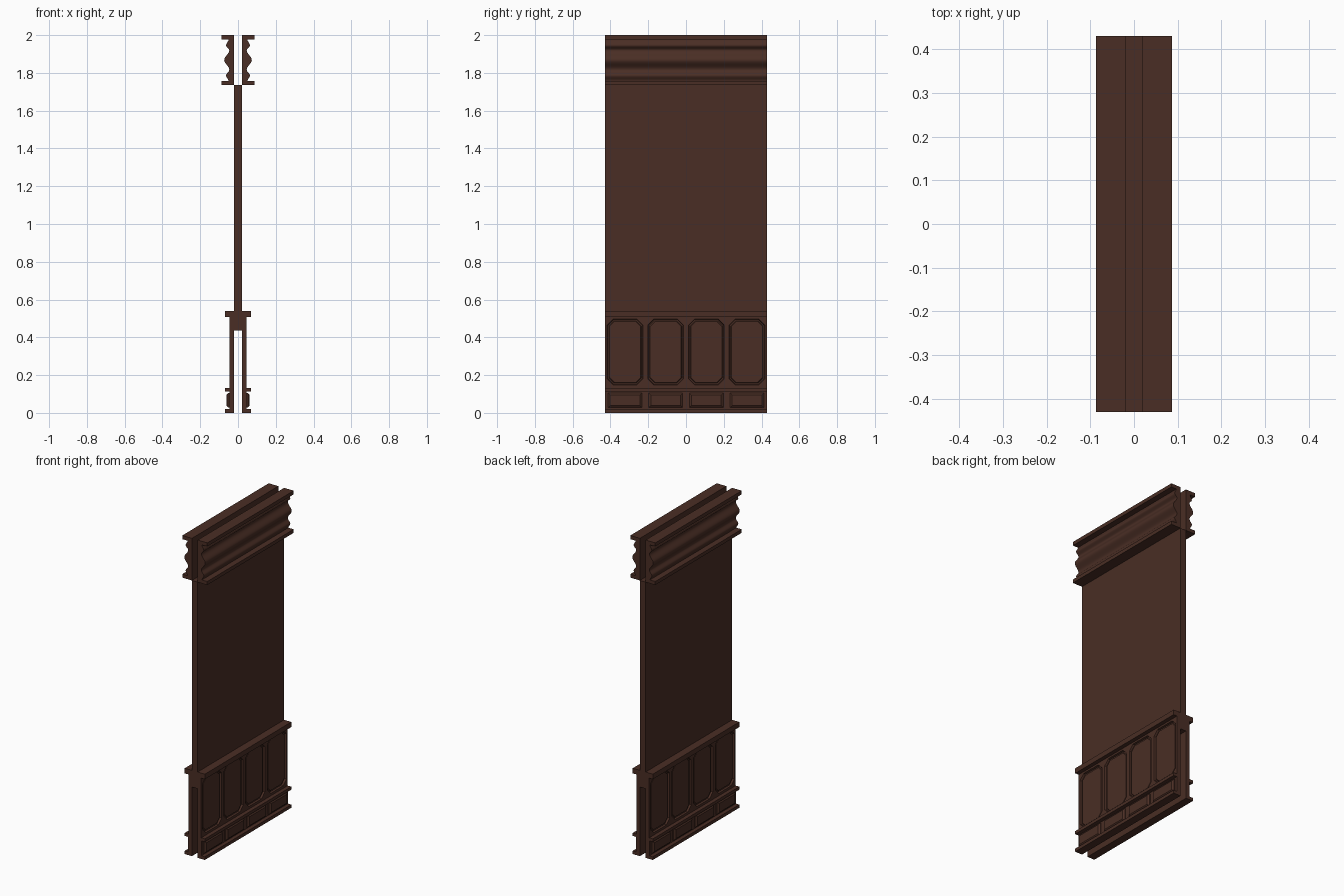
import bpy, bmesh, math

if "Cube" in bpy.data.objects:
    bpy.data.objects.remove(bpy.data.objects["Cube"])

L = 0.43        # half length along y
GAP = 0.02      # half thickness of the core board

wood = bpy.data.materials.new("dark_brown_wood")
wood.diffuse_color = (0.068, 0.027, 0.018, 1)
wood.use_nodes = True
wood.node_tree.nodes["Principled BSDF"].inputs["Base Color"].default_value = wood.diffuse_color


def finish(name, bm, mirror=True, smooth=False):
    bmesh.ops.remove_doubles(bm, verts=bm.verts, dist=1e-5)
    bmesh.ops.recalc_face_normals(bm, faces=bm.faces)
    me = bpy.data.meshes.new(name)
    bm.to_mesh(me)
    bm.free()
    me.materials.append(wood)
    ob = bpy.data.objects.new(name, me)
    bpy.context.collection.objects.link(ob)
    if smooth:
        bpy.context.view_layer.objects.active = ob
        ob.select_set(True)
        bpy.ops.object.shade_smooth_by_angle(angle=math.radians(35))
        ob.select_set(False)
    if mirror:
        ob.modifiers.new("both_sides", 'MIRROR').use_axis[0] = True
    return ob


def extrude_profile(name, pts, mirror=True, smooth=False):
    """Run an (x, z) profile along the whole length of the wall."""
    bm = bmesh.new()
    f = bm.faces.new([bm.verts.new((x, -L, z)) for x, z in pts])
    ext = bmesh.ops.extrude_face_region(bm, geom=[f], use_keep_orig=True)
    for v in ext['geom']:
        if isinstance(v, bmesh.types.BMVert):
            v.co.y = L
    return finish(name, bm, mirror, smooth)


def bar(name, x0, x1, z0, z1, mirror=True):
    return extrude_profile(name, [(x0, z0), (x1, z0), (x1, z1), (x0, z1)], mirror)


def wave(keys, n=8):
    """Cosine blend between (x, z) extremes, giving a wavy moulding."""
    pts = []
    for (xa, za), (xb, zb) in zip(keys, keys[1:]):
        for i in range(n):
            t = i / n
            pts.append((xa + (xb - xa) * (1 - math.cos(math.pi * t)) / 2, za + (zb - za) * t))
    return pts + [keys[-1]]


def octagon(cy, cz, hy, hz, c):
    return [(cy + a, cz + b) for a, b in (
        (-hy + c, -hz), (hy - c, -hz), (hy, -hz + c), (hy, hz - c),
        (hy - c, hz), (-hy + c, hz), (-hy, hz - c), (-hy, -hz + c))]


def loft(bm, rings):
    """Join rings of vertices and close the last one."""
    for a, b in zip(rings, rings[1:]):
        n = len(a)
        for i in range(n):
            bm.faces.new((a[i], a[(i + 1) % n], b[(i + 1) % n], b[i]))
    bm.faces.new(rings[-1])


CELL = L / 4
CENTRES = [(-3 + 2 * i) * CELL for i in range(4)]

# core board
bar("wall_board", -GAP, GAP, 0.435, 1.735, mirror=False)

# cornice
cornice = [(GAP, 1.735), (0.087, 1.735), (0.087, 1.757)]
cornice += wave([(0.05, 1.757), (0.063, 1.786), (0.046, 1.817), (0.073, 1.868),
                 (0.046, 1.92), (0.063, 1.946), (0.05, 1.977)])
cornice += [(0.087, 1.977), (0.087, 2.0), (GAP, 2.0)]
extrude_profile("cornice", cornice, smooth=True)

# rails
bar("dado_cap", GAP, 0.07, 0.508, 0.54)
bar("skirting_top_rail", GAP, 0.07, 0.114, 0.133)
bar("skirting_bottom_rail", GAP, 0.07, 0.0, 0.02)
bar("skirting_board", GAP, 0.046, 0.02, 0.114)

# wainscot with chamfered, recessed panels
bm = bmesh.new()
Z0, Z1, X = 0.133, 0.508, 0.045
cz = 0.3225
for cy in CENTRES:
    corners = [bm.verts.new((X, cy + sy * CELL, z))
               for sy, z in ((-1, Z0), (1, Z0), (1, Z1), (-1, Z1))]
    rings = []
    for inset, x in ((0, X), (0.003, 0.034), (0.009, 0.034), (0.013, 0.039)):
        rings.append([bm.verts.new((x, y, z)) for y, z in
                      octagon(cy, cz, 0.095 - inset, 0.174 - inset, 0.032 - inset * 0.5)])
    o = rings[0]
    for i in range(4):
        j = (i + 1) % 4
        bm.faces.new((corners[i], corners[j], o[2 * i + 1], o[2 * i]))
        bm.faces.new((corners[j], o[(2 * i + 2) % 8], o[2 * i + 1]))
    loft(bm, rings)
for y in (-L, L):
    bm.faces.new([bm.verts.new(p) for p in
                  ((GAP, y, Z0), (X, y, Z0), (X, y, Z1), (GAP, y, Z1))])
bm.faces.new([bm.verts.new(p) for p in
              ((GAP, -L, Z0), (GAP, L, Z0), (GAP, L, Z1), (GAP, -L, Z1))])
finish("wainscot_panels", bm)

# raised blocks on the skirting
bm = bmesh.new()
for cy in CENTRES:
    rings = []
    for x, inset in ((0.045, 0), (0.052, 0), (0.061, 0.011)):
        hy, hz = 0.09 - inset, 0.039 - inset
        rings.append([bm.verts.new((x, cy + a * hy, 0.067 + b * hz))
                      for a, b in ((-1, -1), (1, -1), (1, 1), (-1, 1))])
    loft(bm, rings)
finish("skirting_blocks", bm)
